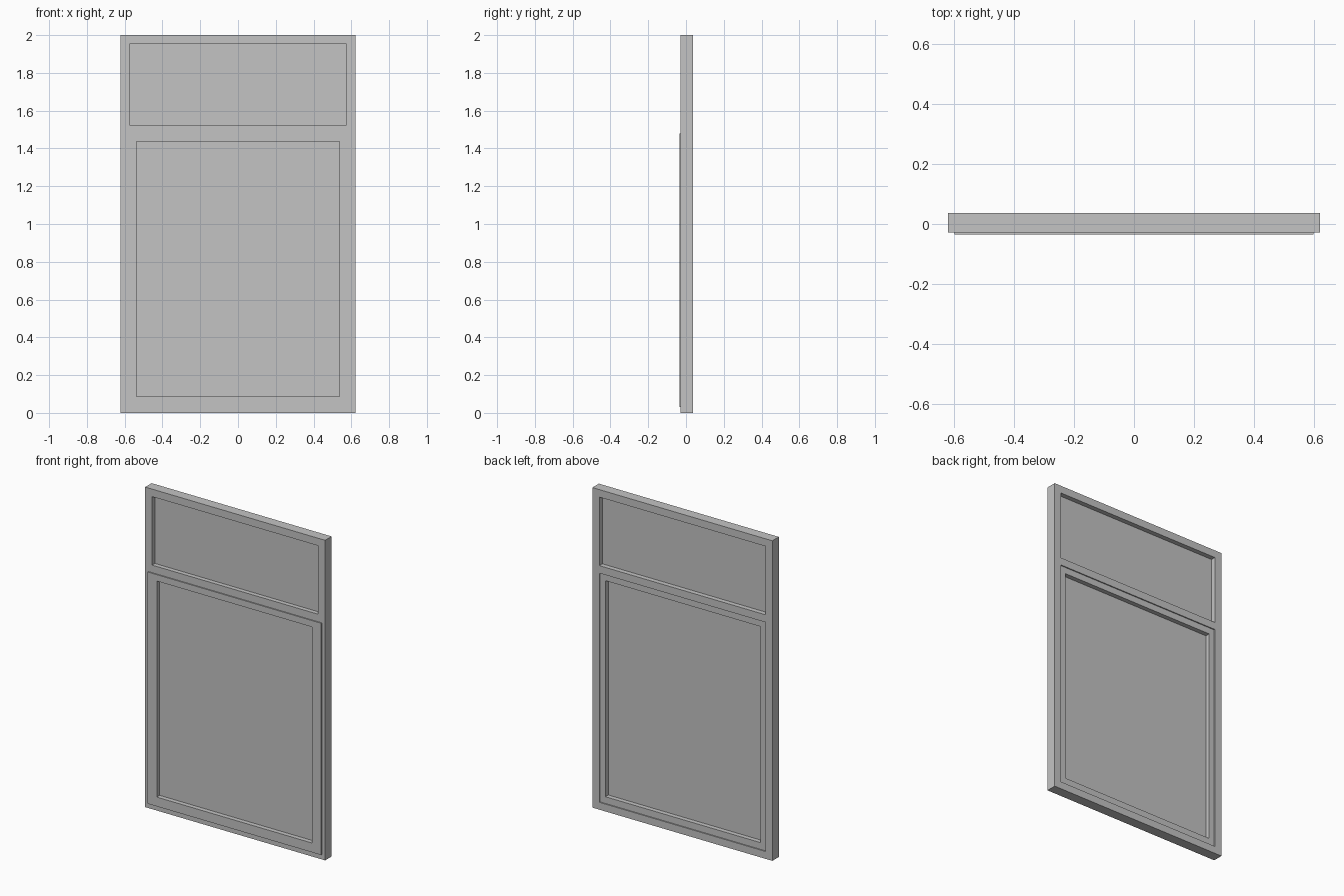
import bpy
import bmesh

cube = bpy.data.objects.get("Cube")
if cube:
    bpy.data.objects.remove(cube, do_unlink=True)

grey = bpy.data.materials.new("light_grey")
grey.use_nodes = True
colour = (0.55, 0.55, 0.55, 1)
grey.diffuse_color = colour
grey.node_tree.nodes["Principled BSDF"].inputs["Base Color"].default_value = colour


def panel(name, outline, openings, front, back):
    """Upright slab with rectangular through openings; rectangles are (half width, bottom, top)."""
    rects = [outline] + openings
    xs = sorted({s * r[0] for r in rects for s in (-1, 1)})
    zs = sorted({z for r in rects for z in r[1:]})
    bm = bmesh.new()
    grid = {(x, z): bm.verts.new((x, front, z)) for x in xs for z in zs}
    for x0, x1 in zip(xs, xs[1:]):
        for z0, z1 in zip(zs, zs[1:]):
            cx, cz = (x0 + x1) / 2, (z0 + z1) / 2
            if not any(abs(cx) < w and b < cz < t for w, b, t in openings):
                bm.faces.new([grid[x0, z0], grid[x1, z0], grid[x1, z1], grid[x0, z1]])
    bmesh.ops.delete(bm, geom=[v for v in bm.verts if not v.link_faces], context="VERTS")
    # thicken towards the back, keeping the front sheet as the front skin
    sheet = bm.faces[:]
    ext = bmesh.ops.extrude_face_region(bm, geom=sheet, use_keep_orig=True)
    moved = [g for g in ext["geom"] if isinstance(g, bmesh.types.BMVert)]
    bmesh.ops.translate(bm, verts=moved, vec=(0, back - front, 0))
    bmesh.ops.recalc_face_normals(bm, faces=bm.faces[:])
    # merge coplanar strips into clean faces
    bmesh.ops.dissolve_limit(bm, angle_limit=0.01, verts=bm.verts[:], edges=bm.edges[:])
    mesh = bpy.data.meshes.new(name)
    bm.to_mesh(mesh)
    bm.free()
    mesh.materials.append(grey)
    obj = bpy.data.objects.new(name, mesh)
    bpy.context.collection.objects.link(obj)
    return obj


upper = (0.574, 1.525, 1.953)
lower = (0.574, 0.046, 1.478)
sash_hole = (0.537, 0.088, 1.438)

# Outer frame with a fixed light above and a sash opening below
panel("outer_frame", (0.622, 0, 2), [upper, lower], -0.028, 0.036)
# Sash filling the lower opening, with a lip standing proud of the frame
panel("sash_body", lower, [sash_hole], -0.028, 0.029)
panel("sash_lip", (0.6, 0.03, 1.478), [sash_hole], -0.035, -0.028)
# Panes set halfway through the depth
panel("upper_pane", upper, [], 0, 0.006)
panel("lower_pane", sash_hole, [], -0.006, 0)
